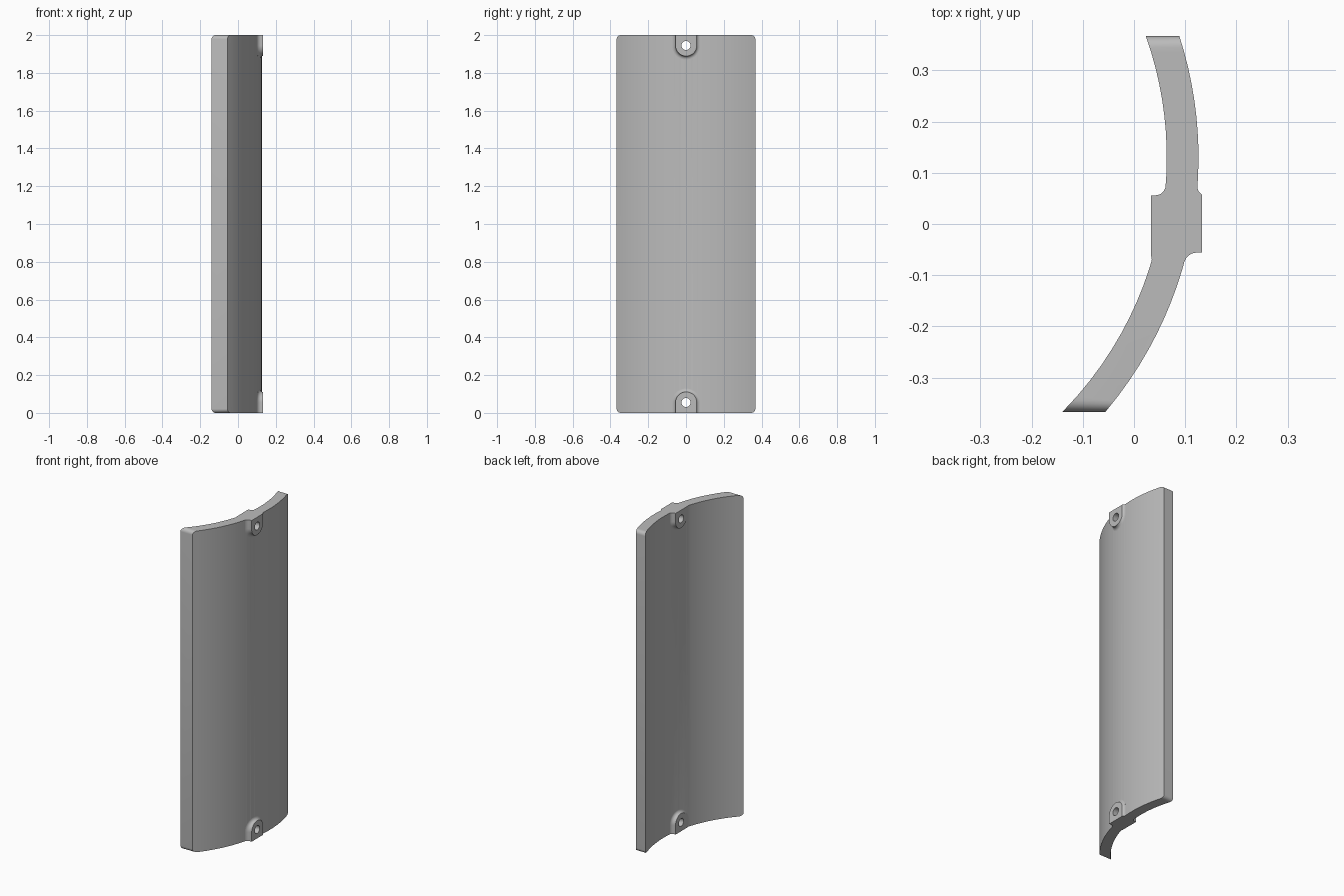
import bpy, bmesh
from math import sin, cos, pi, sqrt

if "Cube" in bpy.data.objects:
    bpy.data.objects.remove(bpy.data.objects["Cube"])

HALF_W, HEIGHT = 0.367, 2.0
R_OUT, R_IN = 0.77, 0.708            # concentric faces of the curved plate
PAD_R, PAD_Z, FILLET = 0.056, 0.055, 0.018
PAD_OUT, PAD_IN = 0.133, 0.033

grey = bpy.data.materials.new("light_grey")
grey.use_nodes = True
grey.diffuse_color = (0.5, 0.5, 0.5, 1)
grey.node_tree.nodes["Principled BSDF"].inputs["Base Color"].default_value = (0.5, 0.5, 0.5, 1)


def face_x(y, radius):
    """x of a curved plate face at depth y"""
    return -0.644 + sqrt(radius ** 2 - (y - 0.13) ** 2)


def to_object(bm, name):
    bmesh.ops.recalc_face_normals(bm, faces=bm.faces)
    mesh = bpy.data.meshes.new(name)
    bm.to_mesh(mesh)
    bm.free()
    obj = bpy.data.objects.new(name, mesh)
    bpy.context.collection.objects.link(obj)
    mesh.materials.append(grey)
    return obj


# Curved plate: arc profile pulled upward, four corners rounded
def make_plate():
    bm = bmesh.new()
    n = 24
    ys = [-HALF_W + 2 * HALF_W * i / n for i in range(n + 1)]
    outline = [(face_x(y, R_OUT), y) for y in ys]
    outline += [(face_x(y, R_IN), y) for y in reversed(ys)]
    base = bm.faces.new([bm.verts.new((x, y, 0)) for x, y in outline])
    grown = bmesh.ops.extrude_face_region(bm, geom=[base])["geom"]
    bmesh.ops.translate(bm, vec=(0, 0, HEIGHT),
                        verts=[v for v in grown if isinstance(v, bmesh.types.BMVert)])
    corners = [e for e in bm.edges
               if all(abs(abs(v.co.y) - HALF_W) < 1e-5 for v in e.verts)
               and abs(e.verts[0].co.z - e.verts[1].co.z) < 1e-5]
    bmesh.ops.bevel(bm, geom=corners, offset=0.022, segments=6, profile=0.5, affect='EDGES')
    return to_object(bm, "curved_plate")


# Screw pad: U-shaped boss through the plate with a fillet on both faces
def make_pad(name, top):
    bm = bmesh.new()
    angles = [pi * i / 24 for i in range(25)]

    def ring(offset, x_rule):
        r = PAD_R + offset
        pts = [(r * cos(a), PAD_Z + r * sin(a)) for a in angles]
        pts = [(r, 0)] + pts + [(-r, 0)]
        return [bm.verts.new((x_rule(y), y, HEIGHT - z if top else z)) for y, z in pts]

    steps = [pi / 2 * i / 6 for i in range(7)]
    rings = [ring(0, lambda y: PAD_IN)]
    for t in reversed(steps):
        rings.append(ring(FILLET * (1 - sin(t)),
                          lambda y: max(PAD_IN, face_x(y, R_IN) - FILLET * (1 - cos(t)))))
    for t in steps:
        rings.append(ring(FILLET * (1 - sin(t)),
                          lambda y: min(PAD_OUT, face_x(y, R_OUT) + FILLET * (1 - cos(t)))))
    rings.append(ring(0, lambda y: PAD_OUT))
    for a, b in zip(rings, rings[1:]):
        for i in range(len(a)):
            j = (i + 1) % len(a)
            bm.faces.new((a[i], a[j], b[j], b[i]))
    bm.faces.new(rings[0])
    bm.faces.new(rings[-1])
    bmesh.ops.remove_doubles(bm, verts=bm.verts, dist=1e-5)
    return to_object(bm, name)


def combine(target, tool, operation):
    mod = target.modifiers.new(operation.lower(), 'BOOLEAN')
    mod.object, mod.operation, mod.solver = tool, operation, 'EXACT'
    bpy.context.view_layer.objects.active = target
    bpy.ops.object.modifier_apply(modifier=mod.name)
    bpy.data.objects.remove(tool)


plate = make_plate()
for end, z in (("lower", PAD_Z), ("upper", HEIGHT - PAD_Z)):
    combine(plate, make_pad(end + "_screw_pad", end == "upper"), 'UNION')
    # Screw hole straight through the pad
    bpy.ops.mesh.primitive_cylinder_add(vertices=32, radius=0.024, depth=0.4,
                                        location=(0.08, 0, z), rotation=(0, pi / 2, 0))
    drill = bpy.context.object
    drill.name = end + "_hole_cutter"
    drill.hide_render = True
    drill.data.materials.append(grey)
    combine(plate, drill, 'DIFFERENCE')

bpy.ops.object.select_all(action='DESELECT')
plate.select_set(True)
bpy.context.view_layer.objects.active = plate
bpy.ops.object.shade_smooth_by_angle(angle=pi / 6)
